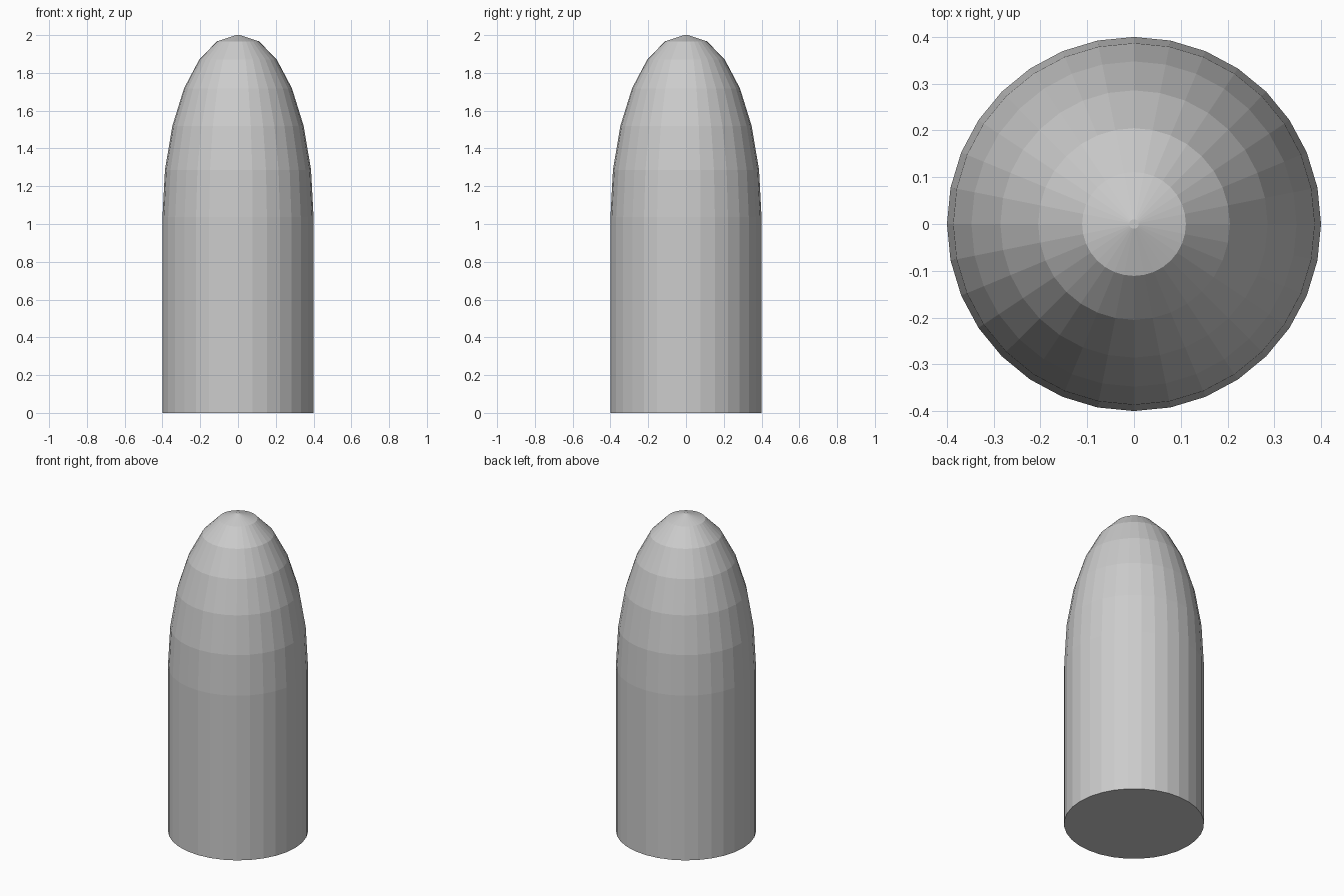
import bpy, bmesh
from math import sin, cos, pi

if "Cube" in bpy.data.objects:
    bpy.data.objects.remove(bpy.data.objects["Cube"])

SIDES = 32
RADIUS, TIP_RADIUS = 0.4, 0.01
SHOULDER_Z, TOP_Z = 1.037, 2.0
STEPS = 6

# Profile: straight wall, then a quarter-ellipse nose ending in a tiny flat tip
profile = [(RADIUS, 0.0)]
for i in range(STEPS + 1):
    t = i / STEPS * pi / 2
    profile.append((TIP_RADIUS + (RADIUS - TIP_RADIUS) * cos(t),
                    SHOULDER_Z + (TOP_Z - SHOULDER_Z) * sin(t)))

# Revolve the profile into faceted rings
bm = bmesh.new()
rings = [[bm.verts.new((r * cos(2 * pi * k / SIDES), r * sin(2 * pi * k / SIDES), z))
          for k in range(SIDES)] for r, z in profile]
for low, high in zip(rings, rings[1:]):
    for k in range(SIDES):
        n = (k + 1) % SIDES
        bm.faces.new((low[k], low[n], high[n], high[k]))

# Flat base and tip caps
bm.faces.new(rings[0][::-1])
bm.faces.new(rings[-1])

mesh = bpy.data.meshes.new("round_nosed_body")
bm.to_mesh(mesh)
bm.free()
body = bpy.data.objects.new("round_nosed_body", mesh)
bpy.context.collection.objects.link(body)
